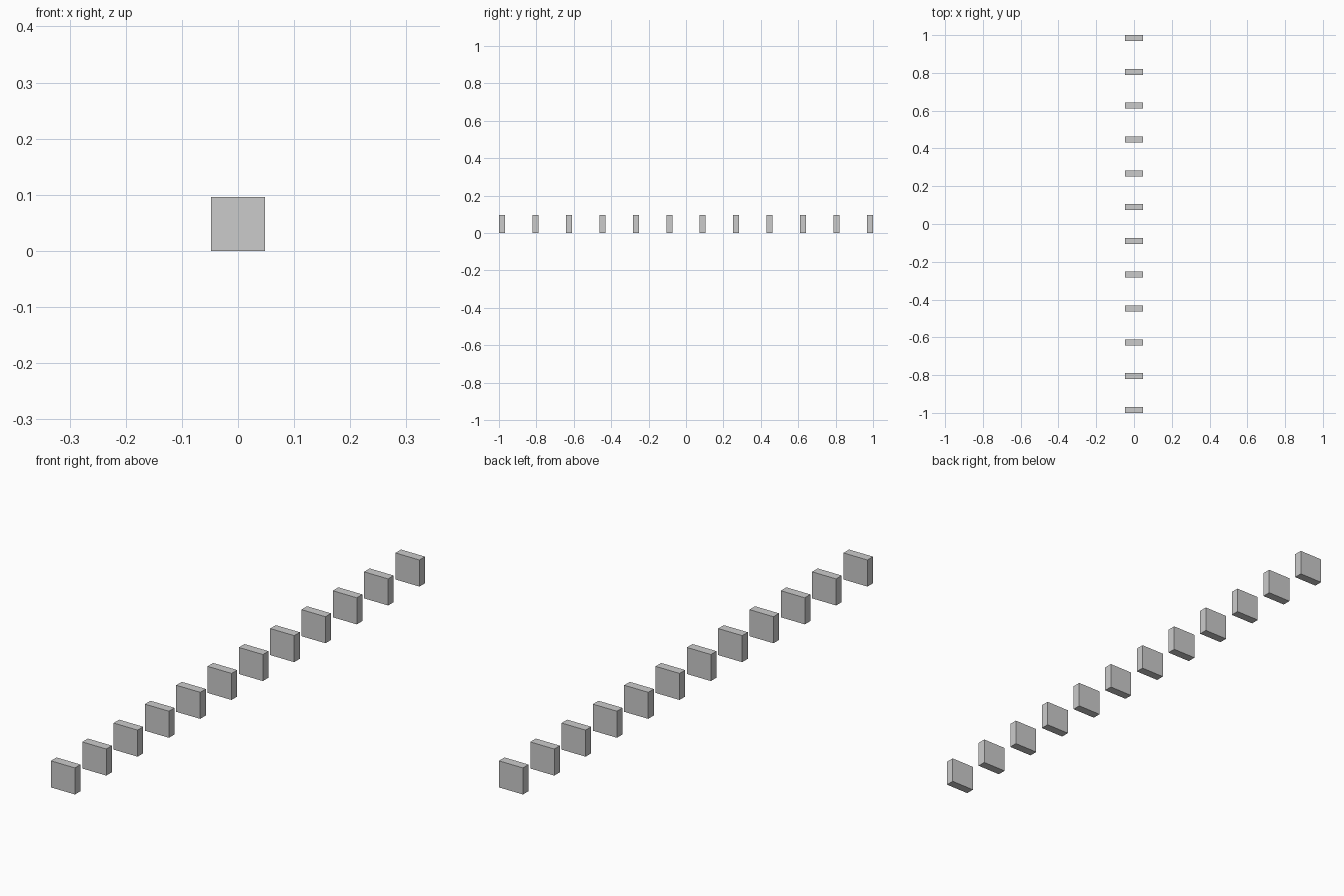
import bpy

if "Cube" in bpy.data.objects:
    bpy.data.objects.remove(bpy.data.objects["Cube"])

COUNT = 12
WIDTH, DEPTH, HEIGHT = 0.096, 0.032, 0.096
STEP = (2.0 - DEPTH) / (COUNT - 1)


def block(name, y):
    bpy.ops.mesh.primitive_cube_add(size=1, location=(0, y, HEIGHT / 2))
    ob = bpy.context.object
    ob.name = name
    ob.scale = (WIDTH, DEPTH, HEIGHT)
    bpy.ops.object.transform_apply(location=False, rotation=False, scale=True)


# Evenly spaced row of upright blocks along y
for i in range(COUNT):
    block(f"block_{i + 1:02d}", -1 + DEPTH / 2 + i * STEP)
